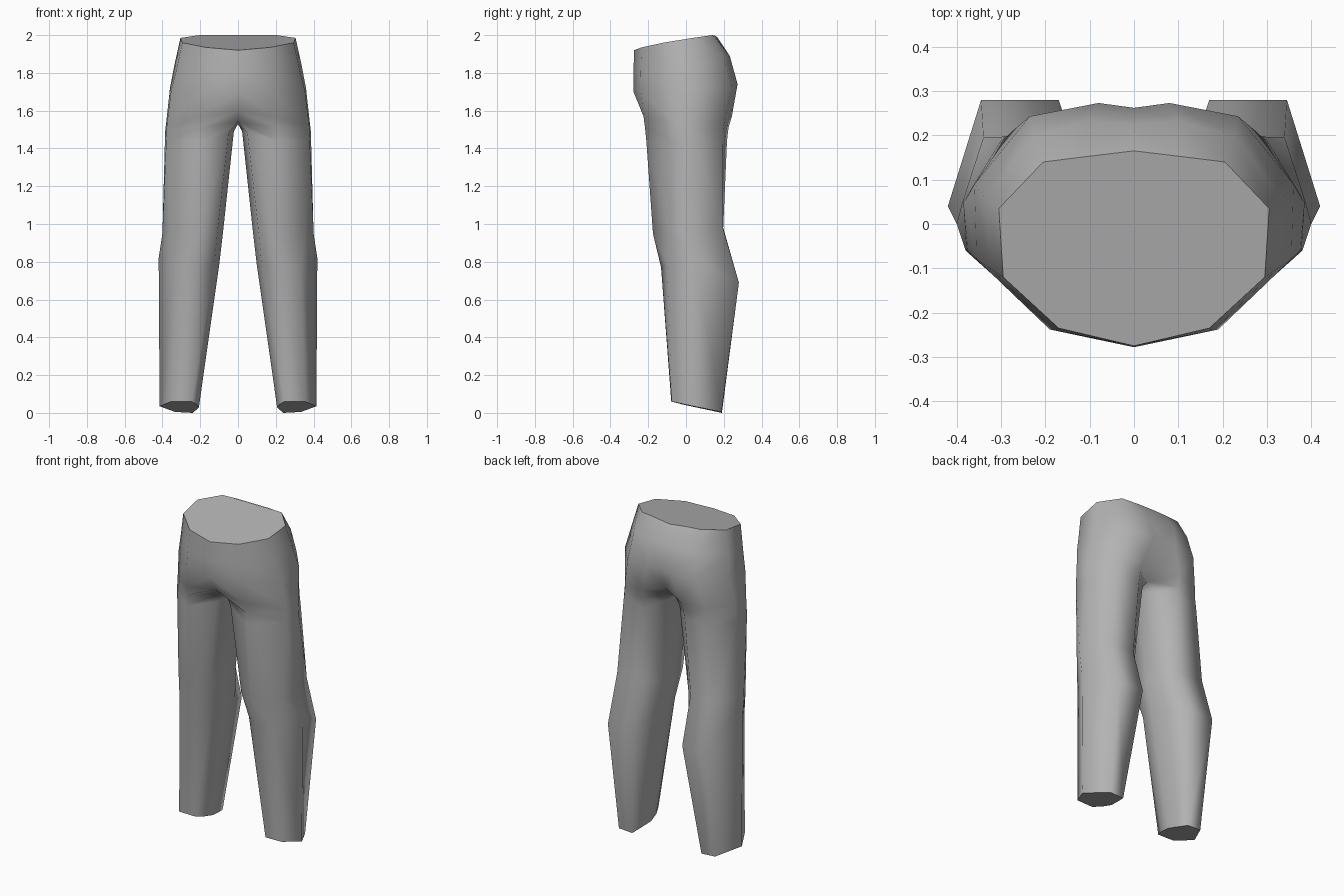
import bpy, bmesh, math

# Half rings of the hips, from front centre round the outside to back centre
hips = [
    [(0, -.275, 1.92), (.17, -.235, 1.935), (.295, -.12, 1.96), (.305, .035, 1.985),
     (.205, .14, 2), (.1, .153, 1.997), (0, .165, 1.99)],
    [(0, -.278, 1.8), (.18, -.24, 1.8), (.325, -.1, 1.82), (.335, .06, 1.85),
     (.225, .2, 1.88), (.1, .232, 1.89), (0, .225, 1.9)],
    [(0, -.278, 1.7), (.19, -.238, 1.7), (.355, -.08, 1.7), (.36, .09, 1.72),
     (.235, .243, 1.73), (.08, .273, 1.74), (0, .262, 1.75)],
    [(0, -.22, 1.6), (.2, -.225, 1.57), (.375, -.06, 1.54), (.38, .055, 1.54),
     (.28, .205, 1.55), (.13, .243, 1.57), (0, .2, 1.6)],
]
# Full rings of one leg, same order plus a last inner point
leg = [
    [(0, -.12, 1.545), (.205, -.217, 1.51), (.378, -.06, 1.5), (.385, .05, 1.5),
     (.287, .197, 1.5), (.14, .225, 1.51), (0, .12, 1.54), (0, .01, 1.53)],
    [(.05, -.145, 1.48), (.21, -.21, 1.44), (.38, -.06, 1.44), (.387, .05, 1.44),
     (.295, .197, 1.44), (.145, .217, 1.44), (.05, .135, 1.48), (.022, .01, 1.49)],
    [(.11, -.125, .95), (.21, -.175, .95), (.358, -.078, .95), (.4, 0, .95),
     (.34, .195, .98), (.17, .197, .98), (.1, .12, .96), (.08, .01, .95)],
    [(.125, -.07, .78), (.215, -.132, .77), (.335, -.1, .79), (.42, .04, .82),
     (.345, .28, .69), (.17, .28, .69), (.125, .15, .74), (.1, .03, .78)],
    [(.22, -.02, .045), (.245, -.078, .06), (.355, -.075, .06), (.415, .04, .035),
     (.333, .188, .005), (.24, .19, 0), (.222, .12, .015), (.207, .05, .03)],
]

bm = bmesh.new()


def bridge(upper, lower, closed):
    n = len(upper)
    for i in range(n if closed else n - 1):
        j = (i + 1) % n
        bm.faces.new((upper[i], upper[j], lower[j], lower[i]))


# Both halves, joined along the centre line
for side in (1, -1):
    def ring(points):
        return [bm.verts.new((side * x, y, z)) for x, y, z in points]
    hip_rings = [ring(r) for r in hips]
    leg_rings = [ring(r) for r in leg]
    for a, b in zip(hip_rings, hip_rings[1:] + [leg_rings[0][:7]]):
        bridge(a, b, False)
    for a, b in zip(leg_rings, leg_rings[1:]):
        bridge(a, b, True)
bmesh.ops.remove_doubles(bm, verts=bm.verts[:], dist=.0005)

# Flat caps at the waist and the ankles
rims = [e for e in bm.edges if e.is_boundary]
bmesh.ops.holes_fill(bm, edges=rims, sides=0)
bmesh.ops.recalc_face_normals(bm, faces=bm.faces[:])

# Smooth cloth, with crisp rims round the caps
for face in bm.faces:
    face.smooth = True
for edge in rims:
    edge.smooth = False

mesh = bpy.data.meshes.new("trousers")
bm.to_mesh(mesh)
bm.free()
trousers = bpy.data.objects.new("trousers", mesh)
bpy.context.collection.objects.link(trousers)

grey = bpy.data.materials.new("mid grey")
grey.diffuse_color = (.45, .45, .45, 1)
mesh.materials.append(grey)
